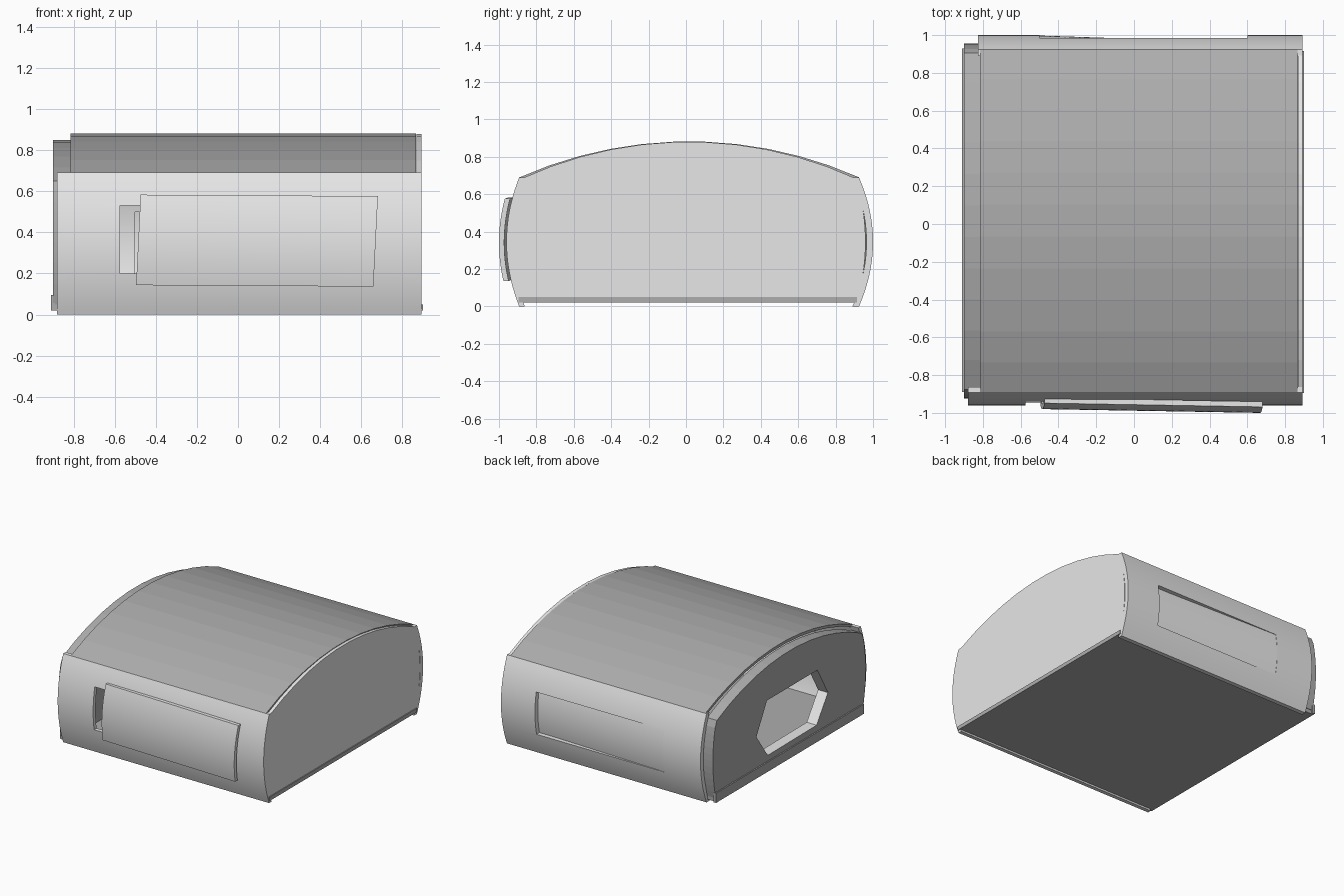
import bpy, bmesh, math
from mathutils import Vector

if "Cube" in bpy.data.objects:
    bpy.data.objects.remove(bpy.data.objects["Cube"])


def colour(name, v):
    m = bpy.data.materials.new(name)
    m.diffuse_color = (v, v, v, 1)
    m.use_nodes = True
    m.node_tree.nodes["Principled BSDF"].inputs["Base Color"].default_value = m.diffuse_color
    return m


light = colour("light_grey", 0.8)
dark = colour("dark_grey", 0.42)


def prism(name, profile, x0, x1, *mats):
    """Extrude a closed (y, z) profile along x."""
    bm = bmesh.new()
    a = [bm.verts.new((x0, y, z)) for y, z in profile]
    b = [bm.verts.new((x1, y, z)) for y, z in profile]
    n = len(profile)
    bm.faces.new(a)
    bm.faces.new(b[::-1])
    for i in range(n):
        bm.faces.new((a[i], b[i], b[(i + 1) % n], a[(i + 1) % n]))
    bmesh.ops.recalc_face_normals(bm, faces=bm.faces)
    me = bpy.data.meshes.new(name)
    bm.to_mesh(me)
    bm.free()
    ob = bpy.data.objects.new(name, me)
    bpy.context.collection.objects.link(ob)
    for m in mats:
        me.materials.append(m)
    return ob


def box_profile(y0, y1, z0, z1):
    return [(y0, z0), (y1, z0), (y1, z1), (y0, z1)]


def activate(ob):
    bpy.ops.object.select_all(action='DESELECT')
    ob.select_set(True)
    bpy.context.view_layer.objects.active = ob


def cut(ob, cutter):
    mod = ob.modifiers.new("opening", 'BOOLEAN')
    mod.operation = 'DIFFERENCE'
    mod.solver = 'EXACT'
    mod.object = cutter
    activate(ob)
    bpy.ops.object.modifier_apply(modifier=mod.name)
    bpy.data.objects.remove(cutter)


def smooth(ob):
    activate(ob)
    bpy.ops.object.shade_smooth_by_angle(angle=math.radians(20))


def bulge(z):
    return 1 - ((z - 0.345) / 0.345) ** 2


def front_y(z):
    return -0.892 - 0.068 * bulge(z)


def back_y(z):
    return 0.925 + 0.075 * bulge(z)


def curved(fn, z0, z1, outer, inner, n=20):
    """Closed profile of a bowed plate between two y offsets of a curve."""
    zs = [z0 + (z1 - z0) * i / n for i in range(n + 1)]
    return [(fn(z) + outer, z) for z in zs] + [(fn(z) + inner, z) for z in zs[::-1]]


def arch(y0, y1, z_side, z_top, n=11):
    """Circular-looking arch from the front edge to the back edge."""
    c, h = (y0 + y1) / 2, (y1 - y0) / 2
    s = z_top - z_side
    r = (h * h + s * s) / (2 * s)
    a = math.asin(h / r)
    return [(c + r * math.sin(t), z_top - r + r * math.cos(t))
            for t in (-a + 2 * a * i / n for i in range(n + 1))]


# Arched roof sheet
roof = prism("roof", arch(-0.89, 0.925, 0.69, 0.882) + arch(-0.89, 0.925, 0.67, 0.86)[::-1],
             -0.815, 0.865, dark)

# Floor plate
prism("floor", box_profile(-0.895, 0.915, 0.02, 0.05), -0.9, 0.9, dark)
prism("floor_end_rail", box_profile(-0.89, 0.93, 0.02, 0.095), -0.91, -0.89, dark)

# Bowed front wall with the doorway slot
front = prism("front_wall", curved(front_y, 0, 0.69, 0, 0.03), -0.88, 0.893, light)
cut(front, prism("front_cutter", box_profile(-1.1, -0.8, 0.20, 0.53), -0.575, 0.56))
smooth(front)

# Bowed back wall with its window slot
back = prism("back_wall", curved(back_y, 0, 0.69, 0, -0.035), -0.825, 0.893, light)
cut(back, prism("back_cutter", box_profile(0.8, 1.1, 0.17, 0.50), -0.5, 0.60))
smooth(back)

# Inner shutter, sloping out to flush at one end of the back slot
shutter = prism("back_shutter", curved(back_y, 0.15, 0.52, -0.04, -0.055), -0.51, 0.61, light)
for v in shutter.data.vertices:
    if v.co.x < 0:
        v.co.y += 0.038
smooth(shutter)

# Sliding door, slightly askew on the front wall
door = prism("sliding_door", curved(front_y, 0.14, 0.58, -0.03, -0.002), -0.485, 0.67, light)
for v in door.data.vertices:
    v.co.z += -0.004 if v.co.x > 0 else 0.003
    v.co.y += -0.01 if v.co.x > 0 else 0.01
    v.co.x += (v.co.z - 0.36) * 0.05
smooth(door)


def end_profile(y0, y1, z_bottom, z_side, z_top, swell, n=12):
    """Arched top with gently bowed sides."""
    sides = [z_bottom + (z_side - z_bottom) * i / n for i in range(n)]
    f = [(y0 - swell * bulge(z), z) for z in sides]
    b = [(y1 + swell * bulge(z), z) for z in sides[::-1]]
    return f + arch(y0, y1, z_side, z_top) + b


# Plain right end
prism("right_end", end_profile(-0.875, 0.905, 0.05, 0.685, 0.88, 0.055), 0.868, 0.893, light)

# Thick left end with a six-sided opening lined in light grey
left = prism("left_end", end_profile(-0.875, 0.905, 0.05, 0.65, 0.852, 0.05),
             -0.9, -0.815, dark, light)
hexagon = [(0.42, 0.335), (0.29, 0.57), (-0.33, 0.57), (-0.46, 0.345), (-0.32, 0.145), (0.28, 0.14)]
cut(left, prism("hexagon_cutter", hexagon, -1.1, -0.7))
for p in left.data.polygons:
    inside = abs(p.center.y) < 0.46 and 0.12 < p.center.z < 0.59
    p.material_index = 1 if inside and abs(p.normal.x) < 0.3 else 0
